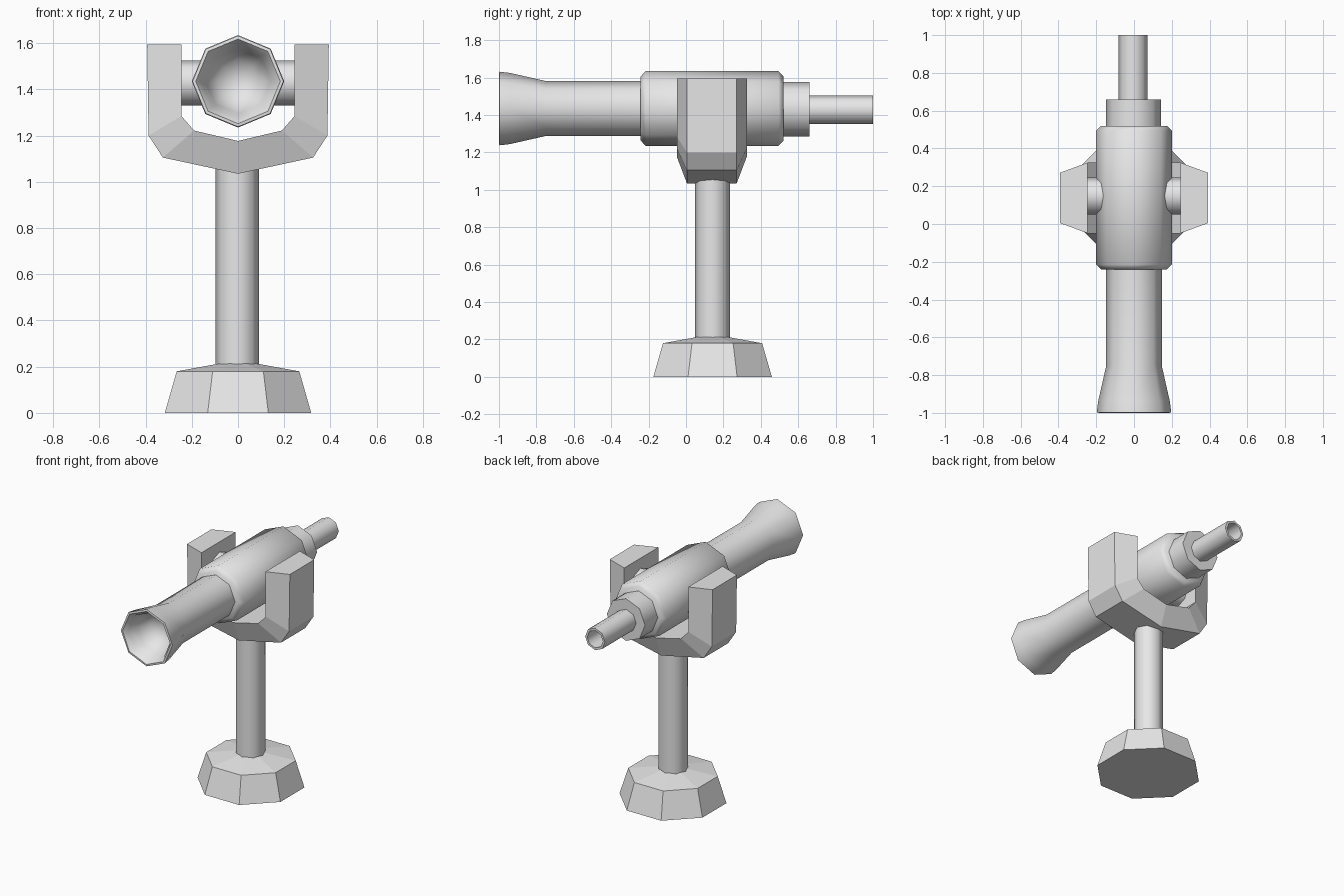
import bpy, bmesh, math
from mathutils import Matrix, Vector

if "Cube" in bpy.data.objects:
    bpy.data.objects.remove(bpy.data.objects["Cube"])

grey = bpy.data.materials.new("plain_grey")
grey.use_nodes = True
grey.diffuse_color = (0.8, 0.8, 0.8, 1)
grey.node_tree.nodes["Principled BSDF"].inputs["Base Color"].default_value = (0.8, 0.8, 0.8, 1)

ALONG_X = Matrix.Rotation(math.pi / 2, 4, 'Y')
ALONG_Y = Matrix.Rotation(-math.pi / 2, 4, 'X')
UPRIGHT = Matrix.Identity(4)


def finish(name, bm, smooth):
    bmesh.ops.remove_doubles(bm, verts=bm.verts, dist=0.0001)
    bmesh.ops.recalc_face_normals(bm, faces=bm.faces)
    mesh = bpy.data.meshes.new(name)
    bm.to_mesh(mesh)
    bm.free()
    mesh.materials.append(grey)
    obj = bpy.data.objects.new(name, mesh)
    bpy.context.collection.objects.link(obj)
    if smooth:
        bpy.ops.object.select_all(action='DESELECT')
        obj.select_set(True)
        bpy.context.view_layer.objects.active = obj
        bpy.ops.object.shade_smooth_by_angle(angle=math.radians(48))


def skin(bm, rings, closed=False):
    """Join neighbouring rings of points with quads, capping open ends."""
    rows = [[bm.verts.new(p) for p in ring] for ring in rings]
    n = len(rows[0])
    for a, b in zip(rows, rows[1:]):
        for i in range(n):
            j = (i + 1) % n
            bm.faces.new((a[i], a[j], b[j], b[i]))
    if not closed:
        bm.faces.new(rows[0])
        bm.faces.new(rows[-1])


def lathe(name, profile, centre, axis=UPRIGHT, turn=0.0, smooth=True):
    """Eight-sided turned part; the profile holds (radius, distance along axis)."""
    bm = bmesh.new()
    place = Matrix.Translation(centre) @ axis
    rings = []
    for r, h in profile:
        angles = [math.tau * (i + turn) / 8 for i in range(8)]
        rings.append([place @ Vector((r * math.cos(a), r * math.sin(a), h)) for a in angles])
    tips = profile[0][0] == 0 and profile[-1][0] == 0
    skin(bm, rings, closed=tips)
    finish(name, bm, smooth)


MID_Y = 0.142
SCOPE = (0, 0, 1.435)

# Stand: flat-sided foot and upright post
lathe("base", [(0.343, 0), (0.287, 0.18), (0.09, 0.213)], (0, MID_Y, 0), turn=0.5, smooth=False)
lathe("post", [(0.094, 0.19), (0.094, 1.12)], (-0.003, MID_Y, 0))

# Fork: tapered section swept along a U, (outer x, outer z, inner x, inner z)
half = [(0.393, 1.595, 0.245, 1.595), (0.387, 1.2, 0.245, 1.285),
        (0.325, 1.105, 0.19, 1.222), (0, 1.035, 0, 1.177)]
path = half + [(-a, b, -c, d) for a, b, c, d in reversed(half[:-1])]
fork = bmesh.new()
skin(fork, [[(ox, 0.138 - 0.133, oz), (ox, 0.138 + 0.133, oz),
             (ix, 0.138 + 0.187, iz), (ix, 0.138 - 0.187, iz)] for ox, oz, ix, iz in path])
finish("fork", fork, False)

# Pivot pins between fork and body
for side, x in (("left", 0.2), ("right", -0.2)):
    lathe(side + "_pivot", [(0.098, -0.07), (0.098, 0.07)], (x, 0.148, 1.428), ALONG_X)

# Telescope: flared hollow barrel, main body, collar and hollow eyepiece
lathe("barrel", [(0, -0.8), (0.09, -0.82), (0.14, -0.9), (0.16, -0.97), (0.183, -1),
                 (0.197, -0.998), (0.19, -0.94), (0.147, -0.75), (0.147, -0.2), (0, -0.2)],
      SCOPE, ALONG_Y)
lathe("main_body", [(0, -0.242), (0.172, -0.242), (0.2, -0.215),
                    (0.2, 0.495), (0.175, 0.52), (0, 0.52)], SCOPE, ALONG_Y)
lathe("collar", [(0.146, 0.5), (0.146, 0.66)], (-0.003, 0, 1.432), ALONG_Y)
lathe("eyepiece", [(0, 0.6), (0.076, 0.6), (0.076, 1), (0.06, 1), (0.06, 0.85), (0, 0.85)],
      (-0.005, 0, 1.428), ALONG_Y)
